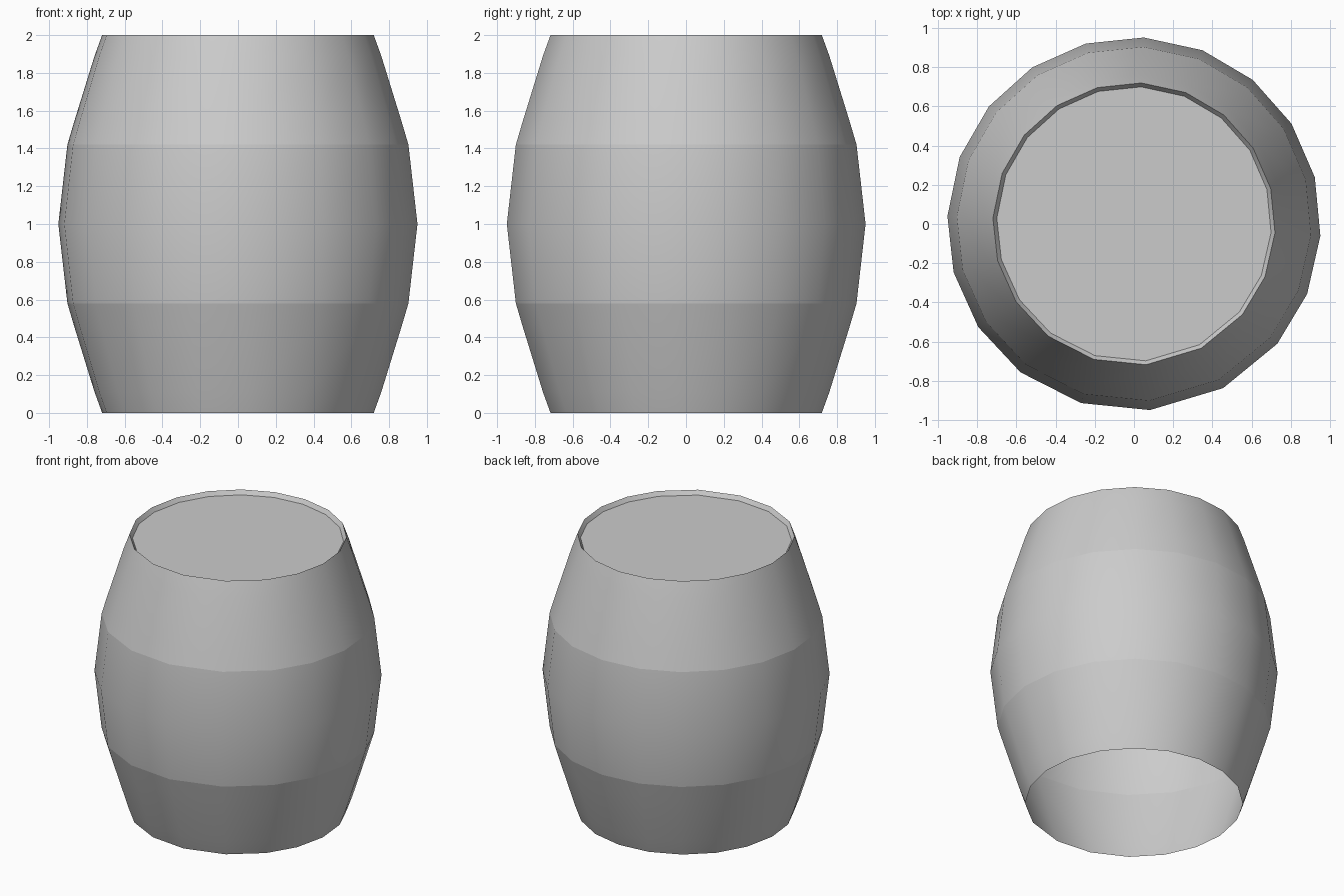
import bpy
import bmesh
from math import radians, sin, cos

cube = bpy.data.objects.get("Cube")
if cube:
    bpy.data.objects.remove(cube, do_unlink=True)

# Single grey material
grey = bpy.data.materials.new("plain grey")
grey.use_nodes = True
colour = (0.6, 0.6, 0.6, 1)
grey.diffuse_color = colour
grey.node_tree.nodes["Principled BSDF"].inputs["Base Color"].default_value = colour

# Slightly uneven stave directions around the barrel, in degrees
STAVES = [87, 105, 123, 141, 159, 177.6, 195, 213.5, 232.6, 253.5,
          274.9, 298.5, 320.1, 338, 356.4, 374.5, 392.5, 410.5, 428.5]

# Lower half of the bulging wall as (radius, height); the upper half mirrors it
LOWER = [(0.72, 0), (0.76, 0.11), (0.867, 0.455), (0.904, 0.58)]
WALL = LOWER + [(0.952, 1)] + [(r, 2 - z) for r, z in reversed(LOWER)]
HOOP_HEIGHTS = (0.58, 1.42)


def ring(bm, radius, z):
    return [bm.verts.new((radius * cos(radians(a)), radius * sin(radians(a)), z))
            for a in STAVES]


def lathe(bm, profile):
    rings = [ring(bm, r, z) for r, z in profile]
    n = len(STAVES)
    for low, high in zip(rings, rings[1:]):
        for i in range(n):
            j = (i + 1) % n
            bm.faces.new((low[i], low[j], high[j], high[i]))
    return rings


def finish(bm, name, sharp_heights):
    for face in bm.faces:
        face.smooth = True
    for edge in bm.edges:
        a, b = edge.verts
        if abs(a.co.z - b.co.z) < 1e-4 and any(abs(a.co.z - h) < 1e-4 for h in sharp_heights):
            edge.smooth = False
    mesh = bpy.data.meshes.new(name)
    bm.to_mesh(mesh)
    bm.free()
    mesh.materials.append(grey)
    obj = bpy.data.objects.new(name, mesh)
    bpy.context.collection.objects.link(obj)


# Barrel wall, open underneath, creased where the hoops sit
bm = bmesh.new()
lathe(bm, WALL)
finish(bm, "barrel_wall", HOOP_HEIGHTS)

# Lid recessed just below the rim
bm = bmesh.new()
rings = lathe(bm, [(0.72, 2), (0.70, 1.97)])
bm.faces.new(rings[-1])
bmesh.ops.recalc_face_normals(bm, faces=bm.faces)
top = max(bm.faces, key=lambda f: f.calc_area())
if top.normal.z < 0:
    bmesh.ops.reverse_faces(bm, faces=bm.faces)
finish(bm, "recessed_lid", (1.97,))
